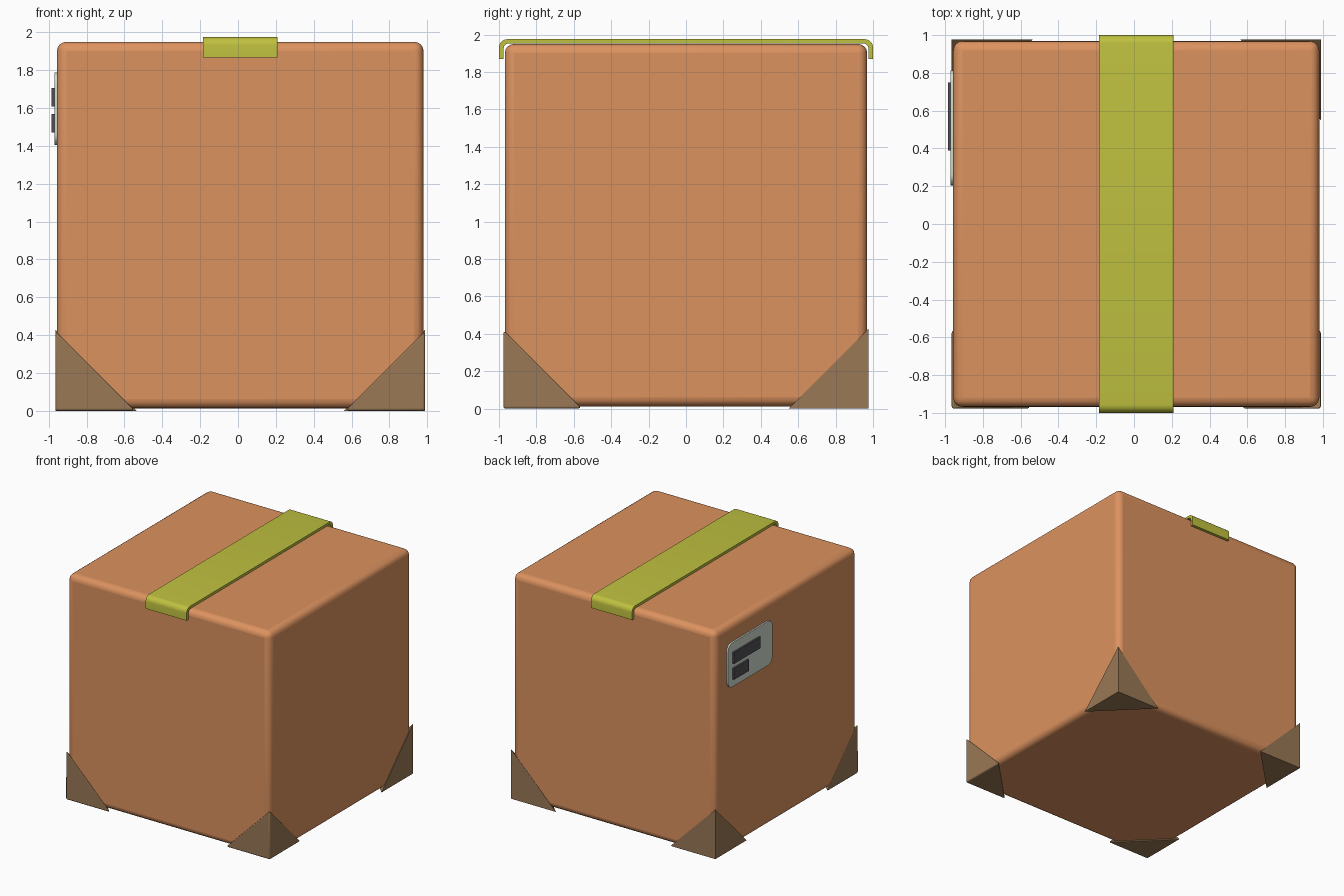
import bpy, bmesh, math
from mathutils import Vector

if "Cube" in bpy.data.objects:
    bpy.data.objects.remove(bpy.data.objects["Cube"])

CX = 0.012           # box centre in x
HALF = 0.969         # half side of the box
FACE = CX - HALF     # left face of the box


def material(name, rgb):
    m = bpy.data.materials.new(name)
    m.diffuse_color = (*rgb, 1)
    m.use_nodes = True
    m.node_tree.nodes["Principled BSDF"].inputs["Base Color"].default_value = m.diffuse_color
    return m


CARD = material("cardboard", (0.72, 0.29, 0.115))
TAPE = material("tape", (0.52, 0.53, 0.05))
GUARD = material("guard", (0.32, 0.19, 0.093))
PAPER = material("label_paper", (0.65, 0.71, 0.62))
INK = material("label_ink", (0.08, 0.08, 0.09))


def make(name, bm, mat, bevel=0, segments=3):
    bmesh.ops.recalc_face_normals(bm, faces=bm.faces)
    me = bpy.data.meshes.new(name)
    bm.to_mesh(me)
    bm.free()
    me.materials.append(mat)
    ob = bpy.data.objects.new(name, me)
    bpy.context.collection.objects.link(ob)
    if bevel:
        mod = ob.modifiers.new("bevel", 'BEVEL')
        mod.width, mod.segments, mod.limit_method = bevel, segments, 'NONE'
    bpy.context.view_layer.objects.active = ob
    ob.select_set(True)
    bpy.ops.object.shade_smooth_by_angle(angle=math.radians(35))
    ob.select_set(False)
    return ob


def prism(name, outline, x0, x1, mat):
    """Extrude a (y, z) outline from x0 to x1."""
    bm = bmesh.new()
    face = bm.faces.new([bm.verts.new((x0, y, z)) for y, z in outline])
    ext = bmesh.ops.extrude_face_region(bm, geom=[face])["geom"]
    verts = [g for g in ext if isinstance(g, bmesh.types.BMVert)]
    bmesh.ops.translate(bm, verts=verts, vec=(x1 - x0, 0, 0))
    return make(name, bm, mat)


def arc(cy, cz, r, a0, a1, n=6):
    steps = [math.radians(a0 + (a1 - a0) * i / n) for i in range(n + 1)]
    return [(cy + r * math.cos(a), cz + r * math.sin(a)) for a in steps]


# Box body with rounded edges
bm = bmesh.new()
bmesh.ops.create_cube(bm, size=2 * HALF)
bmesh.ops.translate(bm, verts=bm.verts, vec=(CX, 0, 0.981))
make("box_body", bm, CARD, 0.05, 4)

# Tape strip over the top, folded down at front and back
outer = [(1, 1.868)] + arc(0.955, 1.93, 0.045, 0, 90) + arc(-0.955, 1.93, 0.045, 90, 180) + [(-1, 1.868)]
inner = [(-0.975, 1.868)] + arc(-0.947, 1.925, 0.028, 180, 90) + arc(0.947, 1.925, 0.028, 90, 0) + [(0.975, 1.868)]
prism("tape_strip", outer + inner, CX - 0.196, CX + 0.196, TAPE)

# Corner guards: sharp at the back, slightly rounded at the front
LEG = 0.428
for sx, side in ((-1, "left"), (1, "right")):
    for sy, end in ((-1, "front"), (1, "back")):
        bm = bmesh.new()
        c = Vector((CX + sx * 0.977, sy * 0.977, 0))
        tips = [Vector((-sx, 0, 0)), Vector((0, -sy, 0)), Vector((0, 0, 1))]
        v = [bm.verts.new(c)] + [bm.verts.new(c + LEG * t) for t in tips]
        for ids in ((0, 1, 2), (0, 2, 3), (0, 3, 1), (1, 2, 3)):
            bm.faces.new([v[i] for i in ids])
        make(f"corner_guard_{end}_{side}", bm, GUARD, 0.012 if sy < 0 else 0, 3)

# Shipping label on the left side: rounded plate and two dark blocks
r, ya, yb, za, zb = 0.06, 0.205, 0.812, 1.405, 1.787
plate = (arc(yb - r, zb - r, r, 0, 90) + arc(ya + r, zb - r, r, 90, 180)
         + arc(ya + r, za + r, r, 180, 270) + arc(yb - r, za + r, r, 270, 360))
prism("label_plate", plate, FACE + 0.01, FACE - 0.014, PAPER)
for name, y0, z0, z1 in (("label_block_upper", 0.39, 1.607, 1.705),
                         ("label_block_lower", 0.545, 1.47, 1.568)):
    prism(name, [(y0, z0), (0.75, z0), (0.75, z1), (y0, z1)], FACE, FACE - 0.029, INK)
